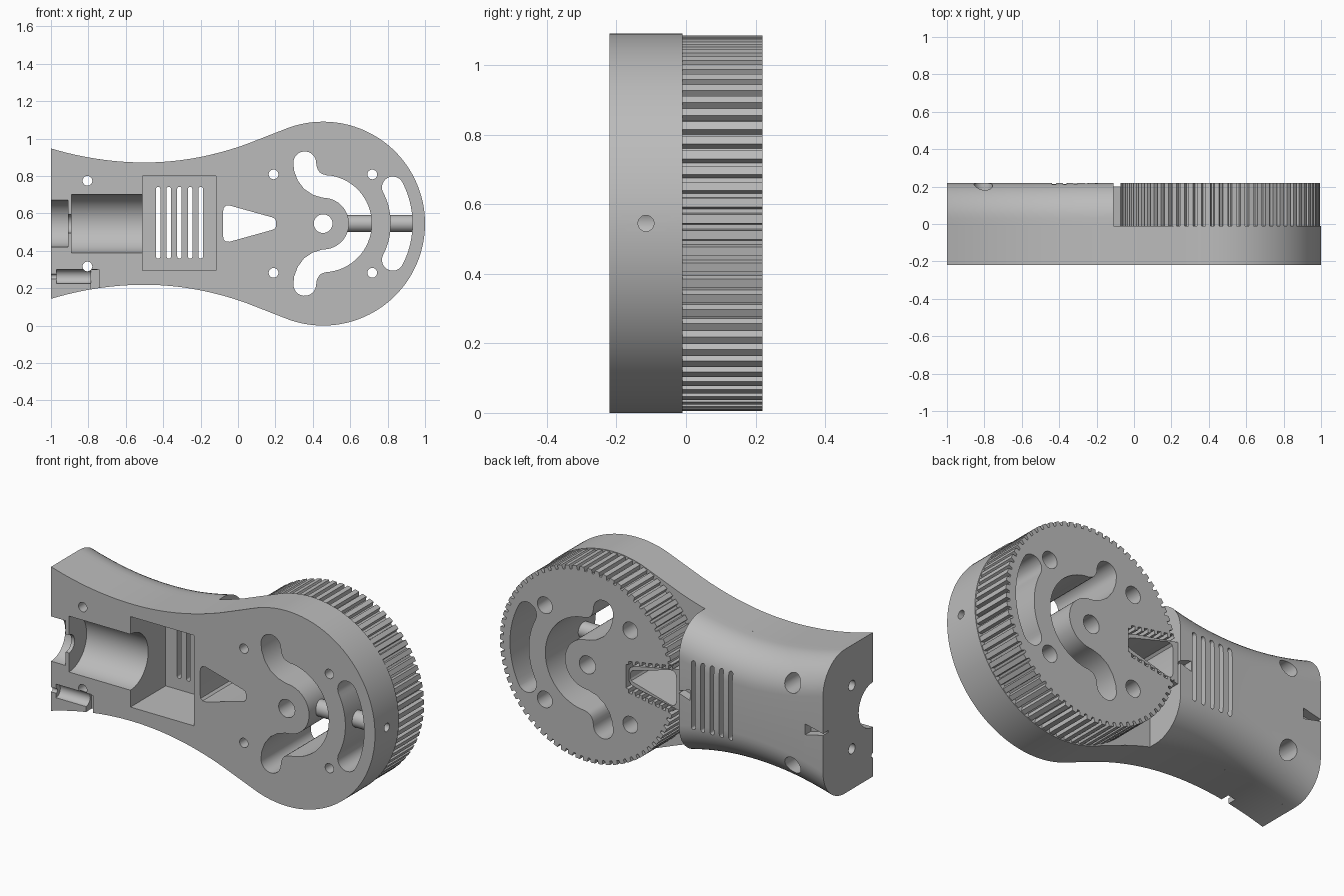
import bpy, bmesh
from math import sin, cos, pi, radians, sqrt, hypot
from mathutils import Vector

cube = bpy.data.objects.get("Cube")
if cube:
    bpy.data.objects.remove(cube, do_unlink=True)

MID, HX, HR = 0.545, 0.455, 0.545      # centre line height, head centre, head radius
FRONT, SPLIT, BACK = -0.22, -0.01, 0.22
JOIN = -0.11                           # where the grip meets the gear

grey = bpy.data.materials.new("plain_grey")
grey.use_nodes = True
grey.diffuse_color = (0.5, 0.5, 0.5, 1)
grey.node_tree.nodes["Principled BSDF"].inputs["Base Color"].default_value = (0.5, 0.5, 0.5, 1)


def loft(name, rings):
    """Closed solid through rings of equal point count."""
    bm = bmesh.new()
    vs = [[bm.verts.new(p) for p in ring] for ring in rings]
    n = len(vs[0])
    for a, b in zip(vs, vs[1:]):
        for i in range(n):
            bm.faces.new((a[i], a[(i + 1) % n], b[(i + 1) % n], b[i]))
    bm.faces.new(vs[0])
    bm.faces.new(vs[-1])
    bmesh.ops.recalc_face_normals(bm, faces=bm.faces)
    me = bpy.data.meshes.new(name)
    bm.to_mesh(me)
    bm.free()
    me.materials.append(grey)
    ob = bpy.data.objects.new(name, me)
    bpy.context.scene.collection.objects.link(ob)
    return ob


def prism(name, pts, y0, y1):
    """Outline in x, z pushed along y."""
    return loft(name, [[(x, y, z) for x, z in pts] for y in (y0, y1)])


def rod(name, x0, x1, y, z, r, n=40):
    """Round bar along x."""
    return loft(name, [[(x, y + r * cos(2 * pi * i / n), z + r * sin(2 * pi * i / n))
                        for i in range(n)] for x in (x0, x1)])


def arc(cx, cz, r, a0, a1, n):
    return [(cx + r * cos(radians(a0 + (a1 - a0) * i / n)),
             cz + r * sin(radians(a0 + (a1 - a0) * i / n))) for i in range(n + 1)]


def circle(cx, cz, r, n=32):
    return arc(cx, cz, r, 0, 360, n)[:-1]


def box(x0, x1, z0, z1):
    return [(x0, z0), (x1, z0), (x1, z1), (x0, z1)]


def mirrored(pts):
    return pts + [(x, 2 * MID - z) for x, z in reversed(pts)]


def stroke(path, r):
    """Round-ended slot outline of half width r along a path."""
    p = [Vector(q) for q in path]
    left, right, n = [], [], len(p)
    for i in range(n):
        t = (p[min(i + 1, n - 1)] - p[max(i - 1, 0)]).normalized()
        side = Vector((-t.y, t.x)) * r
        left.append(p[i] + side)
        right.append(p[i] - side)

    def cap(c, start):
        d = start - c
        return [c + Vector((d.x * cos(a) + d.y * sin(a), d.y * cos(a) - d.x * sin(a)))
                for a in (pi * k / 12 for k in range(1, 12))]
    out = left + cap(p[-1], left[-1]) + right[::-1] + cap(p[0], right[0])
    return [tuple(v) for v in out]


cutters = []


def cut(cutter, *targets):
    cutter.hide_render = True
    cutters.append(cutter)
    for t in targets:
        m = t.modifiers.new("cut", 'BOOLEAN')
        m.operation, m.solver, m.object = 'DIFFERENCE', 'EXACT', cutter


def top_edge(x):
    return 0.872 + (0.3 if x < -0.5 else 0.33) * (x + 0.5) ** 2


# Front plate: waisted handle flowing into the round head
steps = [-1 + 1.05 * i / 36 for i in range(37)]
upper = [(x, top_edge(x)) for x in steps] + arc(HX, MID, HR, 110, 0, 44)
plate = prism("front_plate", upper + [(x, 2 * MID - z) for x, z in upper[-2::-1]], FRONT, SPLIT)

# Rear grip with rounded back edges
rings = []
for i in range(37):
    x = -1 + (1 + JOIN) * i / 36
    h, r = top_edge(x) - MID, 0.19
    quarter = [(BACK - r + r * sin(a), h - r + r * cos(a)) for a in (pi / 2 * k / 12 for k in range(13))]
    half = [(SPLIT, h)] + quarter
    rings.append([(x, y, MID + z) for y, z in half] + [(x, y, MID - z) for y, z in reversed(half)])
grip = loft("rear_grip", rings)

# Toothed wheel
TEETH, teeth = 72, []
for k in range(TEETH):
    for f, r in ((0, 0.54), (0.55, 0.54), (0.64, 0.518), (0.91, 0.518)):
        a = 2 * pi * (k + f) / TEETH
        teeth.append((HX + r * cos(a), MID + r * sin(a)))
gear = prism("toothed_wheel", teeth, SPLIT, BACK)

# Belt clamp: toothed V channel with a hollow wedge inside
wall, N = [], 9
for k in range(N):
    for f, d in ((0, 0), (0.5, 0), (0.55, 0.02), (0.95, 0.02)):
        t = (k + f) / N
        wall.append((-0.15 + 0.37 * t, MID + 0.15 - 0.065 * t - d))
cut(prism("channel_cutter", mirrored(wall), -0.1, 0.3), gear)
wedge = prism("clamp_wedge", mirrored([(JOIN, 0.662), (0.17, 0.605), (0.2, 0.594), (0.212, 0.575)]), SPLIT, 0.2)
hole = mirrored([(-0.08, 0.61), (-0.076, 0.63), (-0.064, 0.641), (-0.045, 0.642),
                 (0.185, 0.578), (0.197, 0.572), (0.202, 0.562)])
cut(prism("wedge_hole_cutter", hole, -0.3, 0.3), plate, wedge)

# Slots and holes through the head
bend = [(0.357, 0.87), (0.36, 0.84), (0.373, 0.805), (0.395, 0.775), (0.425, 0.755)]
slot = bend + arc(HX, MID, 0.199, 88, -88, 32) + [(x, 2 * MID - z) for x, z in reversed(bend)]
cut(prism("curved_slot_cutter", stroke(slot, 0.061), -0.3, 0.3), plate, gear)
cut(prism("rim_slot_cutter", stroke(arc(HX, MID, 0.42, 27.5, -27.5, 20), 0.058), -0.3, 0.3), plate, gear)
cut(prism("axle_cutter", circle(HX, MID, 0.05), -0.3, 0.3), plate, gear)
for x in (0.19, 0.718):
    for s in (-1, 1):
        z = MID + s * 0.263
        cut(prism("screw_cutter", circle(x, z, 0.026), -0.3, 0.3), plate, gear)
        cut(prism("nut_cutter", circle(x, z, 0.046), 0.04, 0.3), gear)

# Radial tube crossing the head slots
tube = rod("cross_tube", 0.57, 0.96, -0.115, MID, 0.045)
cut(rod("tube_cutter", HX, 1.1, -0.115, MID, 0.023), plate, tube)

# Motor bed and gear pocket in the handle
cut(rod("shaft_cutter", -1.1, -0.91, FRONT, MID, 0.125), plate)
cut(rod("neck_cutter", -0.95, -0.85, FRONT, MID, 0.05), plate)
cut(rod("motor_cutter", -0.89, -0.45, FRONT, MID, 0.156, 56), plate)
cut(prism("pocket_cutter", box(-0.51, -0.118, 0.295, 0.8), -0.3, 0.09), plate, grip)

# Vent slots
for k in range(5):
    x = -0.427 + 0.057 * k
    cut(prism("vent_cutter", stroke([(x, 0.37), (x, 0.73)], 0.012), 0.05, 0.3), grip)

# Handle screw holes, end holes
for s in (-1, 1):
    z = MID + s * 0.229
    cut(prism("handle_screw_cutter", circle(-0.805, z, 0.026), -0.3, 0.3), plate, grip)
    cut(prism("handle_nut_cutter", circle(-0.805, z, 0.05), 0.04, 0.3), grip)
    cut(rod("end_hole_cutter", -1.1, -0.86, -0.035, MID + s * 0.177, 0.028), plate, grip)

# Small connector seat at the lower end
cut(rod("cable_cutter", -1.1, -0.95, FRONT, 0.262, 0.013), plate)
cut(rod("seat_cutter", -0.97, -0.75, FRONT, 0.262, 0.038), plate)
cut(prism("seat_end_cutter", box(-0.785, -0.74, 0.15, 0.297), -0.3, -0.17), plate)

# Alignment notches on the back
for x0, x1 in ((-0.18, -0.09), (-0.89, -1.02)):
    cut(prism("notch_cutter", [(x0, MID - 0.03), (x1, MID), (x0, MID + 0.03)], 0.17, 0.3), grip)

# Bake the cuts, drop the cutters, shade
for ob in (plate, grip, gear, wedge, tube):
    bpy.context.view_layer.update()
    dg = bpy.context.evaluated_depsgraph_get()
    baked = bpy.data.meshes.new_from_object(ob.evaluated_get(dg))
    ob.modifiers.clear()
    ob.data = baked
    baked.materials.clear()
    baked.materials.append(grey)
for c in cutters:
    bpy.data.objects.remove(c, do_unlink=True)
for ob in (plate, grip, gear, wedge, tube):
    for o in bpy.context.view_layer.objects:
        o.select_set(o == ob)
    bpy.context.view_layer.objects.active = ob
    bpy.ops.object.shade_smooth_by_angle(angle=radians(25))
